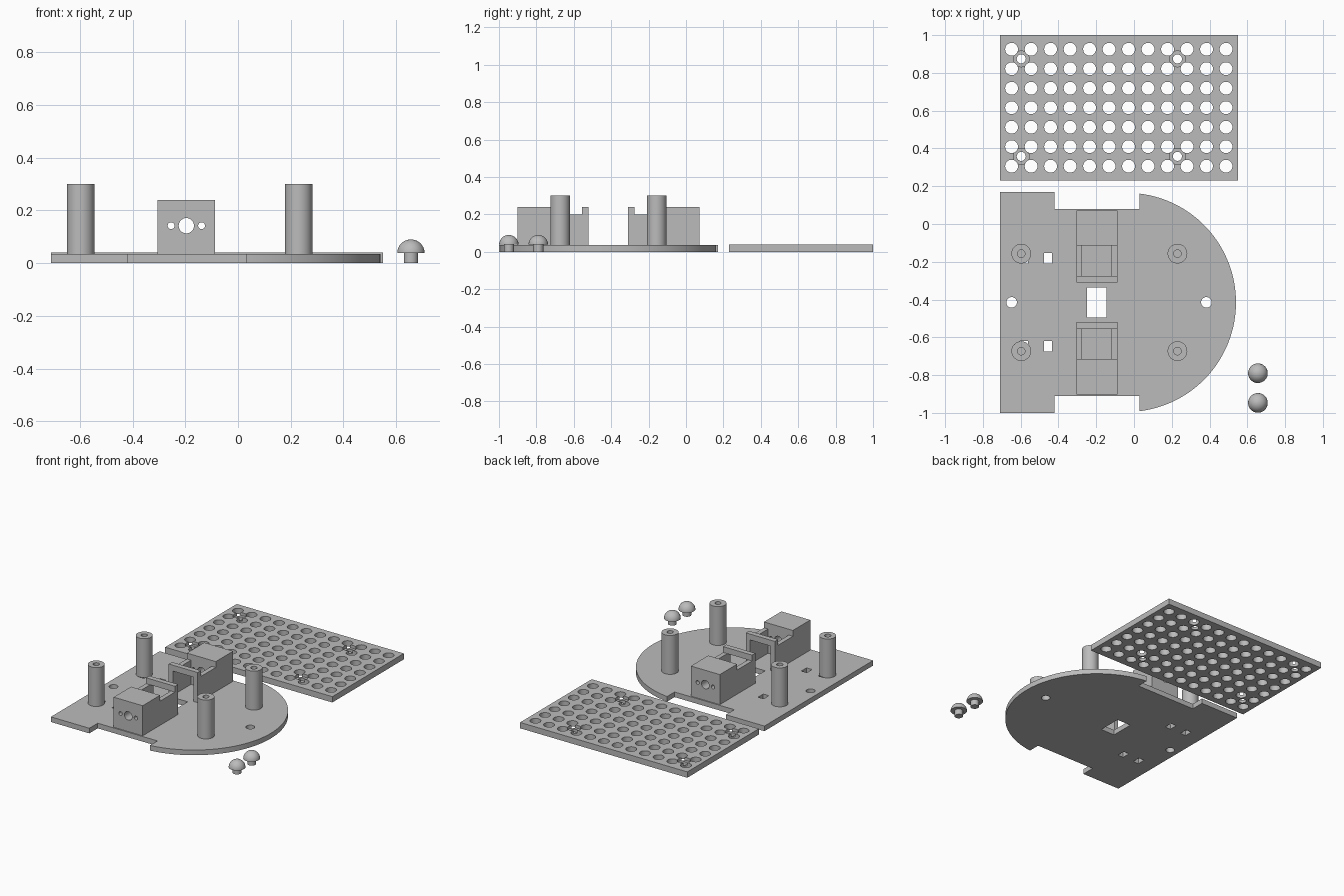
import bpy, bmesh, math
from mathutils import Matrix, Vector

if "Cube" in bpy.data.objects:
    bpy.data.objects.remove(bpy.data.objects["Cube"], do_unlink=True)

grey = bpy.data.materials.new("plain grey")
grey.use_nodes = True
grey.diffuse_color = (0.5, 0.5, 0.5, 1)
grey.node_tree.nodes["Principled BSDF"].inputs["Base Color"].default_value = (0.5, 0.5, 0.5, 1)

MID_Y = -0.415      # symmetry line of the chassis
BASE_TOP = 0.035
DECK_TOP = 0.04


def add_box(bm, x0, x1, y0, y1, z0, z1):
    size = Vector((x1 - x0, y1 - y0, z1 - z0))
    mid = Vector((x0 + x1, y0 + y1, z0 + z1)) / 2
    bmesh.ops.create_cube(bm, size=1, matrix=Matrix.Translation(mid) @ Matrix.Diagonal(size.to_4d()))


def add_cyl(bm, x, y, r, z0, z1, segments=32):
    bmesh.ops.create_cone(bm, cap_ends=True, segments=segments, radius1=r, radius2=r,
                          depth=z1 - z0, matrix=Matrix.Translation((x, y, (z0 + z1) / 2)))


def add_rod_y(bm, x, z, r, y0, y1):
    turn = Matrix.Translation((x, (y0 + y1) / 2, z)) @ Matrix.Rotation(math.pi / 2, 4, 'X')
    bmesh.ops.create_cone(bm, cap_ends=True, segments=32, radius1=r, radius2=r,
                          depth=y1 - y0, matrix=turn)


def add_prism(bm, points, z0, z1):
    face = bm.faces.new([bm.verts.new((x, y, z0)) for x, y in points])
    top = bmesh.ops.extrude_face_region(bm, geom=[face])["geom"]
    bmesh.ops.translate(bm, vec=(0, 0, z1 - z0),
                        verts=[v for v in top if isinstance(v, bmesh.types.BMVert)])


def finish(bm, name):
    bmesh.ops.recalc_face_normals(bm, faces=bm.faces)
    mesh = bpy.data.meshes.new(name)
    bm.to_mesh(mesh)
    bm.free()
    mesh.materials.append(grey)
    obj = bpy.data.objects.new(name, mesh)
    bpy.context.collection.objects.link(obj)
    return obj


def select(obj):
    bpy.ops.object.select_all(action='DESELECT')
    obj.select_set(True)
    bpy.context.view_layer.objects.active = obj


def cut(obj, bm):
    cutter = finish(bm, "cutter")
    cutter.hide_render = True
    mod = obj.modifiers.new("cut", 'BOOLEAN')
    mod.operation, mod.solver, mod.object = 'DIFFERENCE', 'EXACT', cutter
    select(obj)
    bpy.ops.object.modifier_apply(modifier=mod.name)
    bpy.data.objects.remove(cutter, do_unlink=True)


def smooth(obj):
    select(obj)
    bpy.ops.object.shade_smooth_by_angle(angle=math.radians(30))


# Chassis plate: square tail, narrow wheel bays, round nose
arc_x, arc_r = -0.04, 0.58
limit = math.acos((0.03 - arc_x) / arc_r)
outline = [(0.03, MID_Y - 0.495), (-0.42, MID_Y - 0.495), (-0.42, -1), (-0.71, -1)]
outline += [(x, 2 * MID_Y - y) for x, y in reversed(outline)]
for i in range(65):
    a = limit - 2 * limit * i / 64
    outline.append((arc_x + arc_r * math.cos(a), MID_Y + arc_r * math.sin(a)))
bm = bmesh.new()
add_prism(bm, outline, 0, BASE_TOP)
chassis = finish(bm, "chassis_plate")

# Cable window, caster holes and sensor slots
bm = bmesh.new()
add_box(bm, -0.25, -0.145, MID_Y - 0.08, MID_Y + 0.08, -0.1, 0.1)
for x in (-0.648, 0.383):
    add_cyl(bm, x, MID_Y, 0.028, -0.1, 0.1)
for x in (-0.582, -0.456):
    for y in (-0.182, -0.648):
        add_box(bm, x - 0.021, x + 0.021, y - 0.028, y + 0.028, -0.1, 0.1)
cut(chassis, bm)
smooth(chassis)

# Standoff posts with screw holes
for x, side_x in ((-0.597, "rear"), (0.23, "nose")):
    for s, side_y in ((1, "back"), (-1, "front")):
        y = MID_Y + s * 0.258
        bm = bmesh.new()
        add_cyl(bm, x, y, 0.052, BASE_TOP, 0.3, 48)
        post = finish(bm, f"post_{side_x}_{side_y}")
        bm = bmesh.new()
        add_cyl(bm, x, y, 0.02, 0.1, 0.4)
        cut(post, bm)
        smooth(post)

# Motor mounts: drilled block, two low side walls and a raised bridge
MX, HALF, INNER = -0.196, 0.109, 0.078
for s, side in ((1, "back"), (-1, "front")):
    def span(a, b):
        return sorted((MID_Y + s * a, MID_Y + s * b))

    bm = bmesh.new()
    add_box(bm, MX - HALF, MX + HALF, *span(0.3, 0.487), BASE_TOP, 0.24)
    block = finish(bm, "motor_block_" + side)
    bm = bmesh.new()
    for dx, r in ((0, 0.029), (-0.058, 0.013), (0.058, 0.013)):
        add_rod_y(bm, MX + dx, 0.142, r, *span(0.25, 0.55))
    cut(block, bm)
    smooth(block)

    bm = bmesh.new()
    for a, b in ((-HALF, -INNER), (INNER, HALF)):
        add_box(bm, MX + a, MX + b, *span(0.105, 0.3), BASE_TOP, 0.2)
    finish(bm, "motor_walls_" + side)
    bm = bmesh.new()
    add_box(bm, MX - HALF, MX + HALF, *span(0.105, 0.14), 0.2, 0.24)
    finish(bm, "motor_bridge_" + side)

# Perforated top deck
bm = bmesh.new()
add_box(bm, -0.71, 0.55, 0.23, 1, 0, DECK_TOP)
deck = finish(bm, "perforated_deck")
bm = bmesh.new()
for i in range(12):
    for j in range(7):
        add_cyl(bm, -0.648 + 0.1032 * i, 0.306 + 0.1032 * j, 0.034, -0.1, 0.1)
cut(deck, bm)

# Countersunk mounting holes in the deck
for r, z0 in ((0.042, 0.02), (0.024, -0.1)):
    bm = bmesh.new()
    for x in (-0.597, 0.23):
        for y in (0.358, 0.874):
            add_cyl(bm, x, y, r, z0, 0.1)
    cut(deck, bm)
smooth(deck)

# Domed caster pegs
for y, side in ((-0.79, "back"), (-0.947, "front")):
    bm = bmesh.new()
    bmesh.ops.create_uvsphere(bm, u_segments=40, v_segments=20, radius=0.052,
                              matrix=Matrix.Translation((0.656, y, 0.038)))
    bmesh.ops.bisect_plane(bm, geom=bm.verts[:] + bm.edges[:] + bm.faces[:],
                           plane_co=(0, 0, 0.038), plane_no=(0, 0, 1), clear_inner=True)
    bmesh.ops.holes_fill(bm, edges=[e for e in bm.edges if e.is_boundary])
    add_cyl(bm, 0.656, y, 0.027, 0, 0.045)
    smooth(finish(bm, "caster_peg_" + side))
